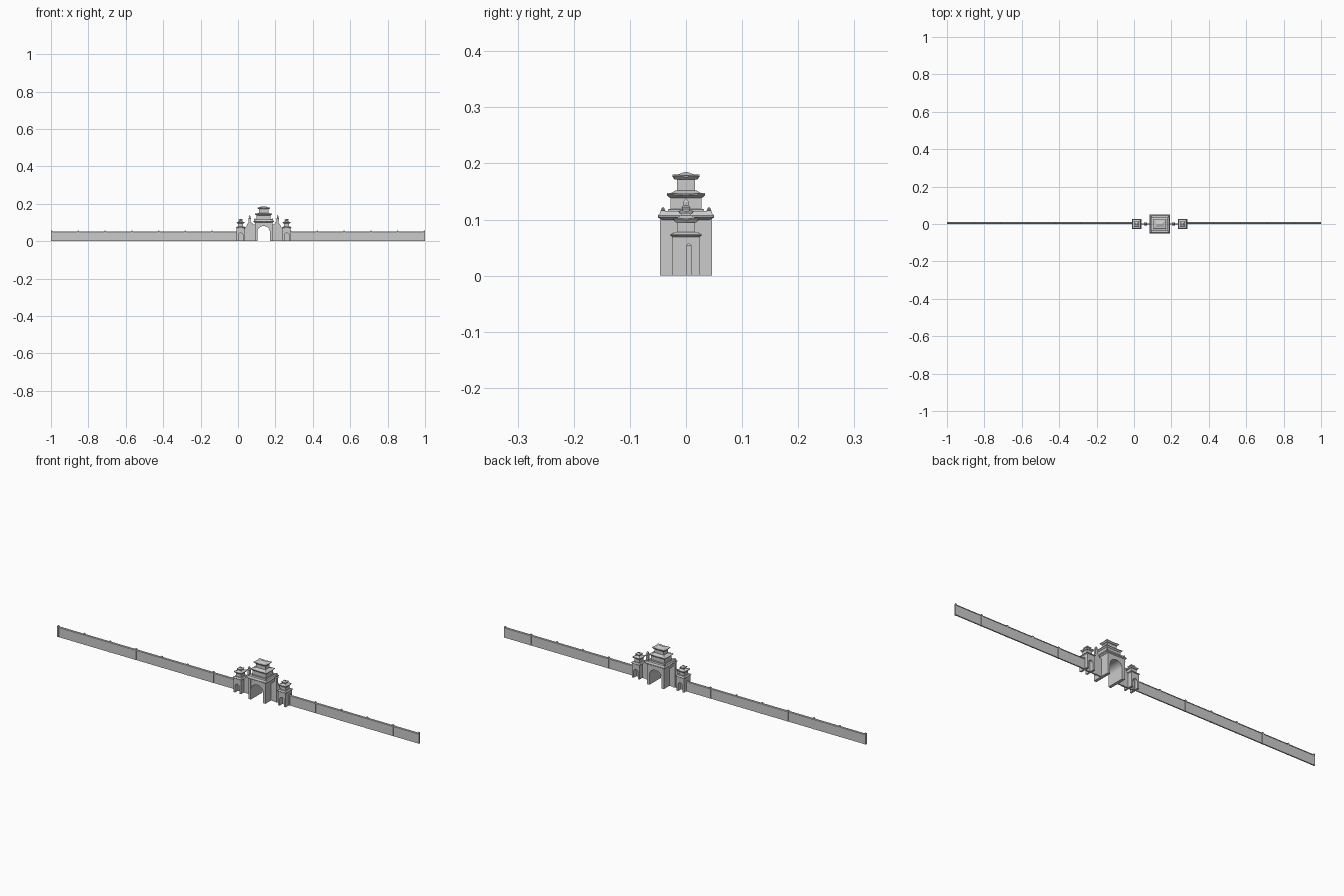
import bpy, bmesh, math

if "Cube" in bpy.data.objects:
    bpy.data.objects.remove(bpy.data.objects["Cube"])

GX = 0.137      # gate centre line
SIDE = 0.123    # offset of the small side gates
WALL_Y = 0.005


def finish(name, bm):
    bmesh.ops.recalc_face_normals(bm, faces=bm.faces)
    me = bpy.data.meshes.new(name)
    bm.to_mesh(me)
    bm.free()
    ob = bpy.data.objects.new(name, me)
    bpy.context.collection.objects.link(ob)
    return ob


def loft(name, cx, cy, rings):
    """Rings of (half x, half y, z, corner lift), eight points each."""
    bm = bmesh.new()
    loops = []
    for hx, hy, z, lift in rings:
        loop = []
        for i, j in ((-1, -1), (0, -1), (1, -1), (1, 0), (1, 1), (0, 1), (-1, 1), (-1, 0)):
            up = lift if i and j else 0
            loop.append(bm.verts.new((cx + i * hx, cy + j * hy, z + up)))
        loops.append(loop)
    for a, b in zip(loops, loops[1:]):
        for k in range(8):
            n = (k + 1) % 8
            bm.faces.new((a[k], a[n], b[n], b[k]))
    bm.faces.new(loops[0])
    bm.faces.new(loops[-1])
    return finish(name, bm)


def box(name, x0, x1, y0, y1, z0, z1):
    hx, hy = (x1 - x0) / 2, (y1 - y0) / 2
    return loft(name, x0 + hx, y0 + hy, [(hx, hy, z0, 0), (hx, hy, z1, 0)])


def slab(name, pts, y0, y1):
    """Extrude an x-z outline along y."""
    bm = bmesh.new()
    f = bm.faces.new([bm.verts.new((x, y0, z)) for x, z in pts])
    r = bmesh.ops.extrude_face_region(bm, geom=[f])
    vs = [v for v in r["geom"] if isinstance(v, bmesh.types.BMVert)]
    bmesh.ops.translate(bm, verts=vs, vec=(0, y1 - y0, 0))
    return finish(name, bm)


def arch(name, cx, hw, h, ow, spring, rise, y0, y1):
    pts = [(cx - hw, 0), (cx - hw, h), (cx + hw, h), (cx + hw, 0), (cx + ow, 0)]
    for k in range(13):
        a = math.pi * k / 12
        pts.append((cx + ow * math.cos(a), spring + rise * math.sin(a)))
    pts.append((cx - ow, 0))
    slab(name, pts, y0, y1)


def roof(name, cx, hx, hy, tx, ty, z0, z1, lift):
    """Flared eave narrowing to (tx, ty) at the top."""
    loft(name, cx, 0, [
        (hx * 0.82, hy * 0.82, z0, 0),
        (hx, hy, z0 + (z1 - z0) * 0.35, lift),
        (hx, hy, z0 + (z1 - z0) * 0.50, lift),
        ((hx + tx) / 2, (hy + ty) / 2, z0 + (z1 - z0) * 0.66, lift * 0.2),
        (tx, ty, z1, 0)])


def finial(name, x, y, z, r, h):
    loft(name, x, y, [(r, r, z, 0), (r, r, z + h * 0.4, 0),
                      (r * 1.3, r * 1.3, z + h * 0.5, 0), (r * 0.7, r * 0.7, z + h * 0.6, 0),
                      (r * 0.8, r * 0.8, z + h * 0.78, 0), (r * 0.1, r * 0.1, z + h, 0)])


# Main gate: arched body, cornice, two storeys with flared roofs
arch("main_gate_body", GX, 0.047, 0.102, 0.033, 0.052, 0.029, -0.045, 0.045)
roof("main_cornice", GX, 0.055, 0.050, 0.050, 0.045, 0.098, 0.115, 0.001)
loft("first_storey", GX, 0, [(0.041, 0.032, 0.113, 0), (0.041, 0.032, 0.118, 0),
                             (0.037, 0.028, 0.119, 0), (0.037, 0.028, 0.141, 0)])
roof("lower_roof", GX, 0.045, 0.034, 0.027, 0.018, 0.138, 0.152, 0.002)
box("second_storey", GX - 0.025, GX + 0.025, -0.016, 0.016, 0.148, 0.174)
roof("upper_roof", GX, 0.034, 0.024, 0.014, 0.002, 0.171, 0.185, 0.002)
for sx in (-1, 1):
    for sy in (-1, 1):
        finial("corner_finial", GX + sx * 0.047, sy * 0.041, 0.112, 0.0035, 0.010)
        box("corner_pilaster", GX + sx * 0.041 - 0.006, GX + sx * 0.041 + 0.006,
            sy * 0.0455 - 0.001, sy * 0.0455 + 0.001, 0, 0.1)

for s in (-1, 1):
    # Small side gates with recessed doors and a little tower on top
    cx = GX + s * SIDE
    arch("side_gate_body", cx, 0.021, 0.071, 0.012, 0.032, 0.012, -0.025, 0.025)
    box("side_gate_door", cx - 0.013, cx + 0.013, -0.003, 0.003, 0, 0.046)
    roof("side_gate_cornice", cx, 0.025, 0.028, 0.020, 0.022, 0.068, 0.078, 0.001)
    box("side_gate_storey", cx - 0.014, cx + 0.014, -0.016, 0.016, 0.075, 0.1)
    roof("side_gate_roof", cx, 0.021, 0.023, 0.009, 0.010, 0.095, 0.107, 0.002)
    box("side_gate_lantern", cx - 0.008, cx + 0.008, -0.009, 0.009, 0.104, 0.112)
    roof("side_gate_cap", cx, 0.012, 0.013, 0.004, 0.002, 0.110, 0.119, 0.001)
    # Tall pillar and scrolled screen walls beside it
    px = GX + s * 0.075
    box("pillar", px - 0.0055, px + 0.0055, -0.0055, 0.0055, 0, 0.106)
    finial("pillar_top", px, 0, 0.105, 0.006, 0.034)
    inner, outer = GX + s * 0.046, cx - s * 0.020
    slab("screen_wall", [(inner, 0), (inner, 0.088), (GX + s * 0.055, 0.09),
                         (GX + s * 0.063, 0.1), (px, 0.104), (GX + s * 0.087, 0.092),
                         (GX + s * 0.094, 0.076), (outer, 0.07), (outer, 0)], -0.003, 0.003)

# Long boundary walls with coping and evenly spaced posts
STEP = 1 / 7
for x0, x1, first, count in ((-1.0, 0.0, -0.996, 8), (0.27, 1.0, 0.996, 6)):
    box("boundary_wall", x0, x1, WALL_Y - 0.003, WALL_Y + 0.003, 0, 0.047)
    loft("wall_coping", (x0 + x1) / 2, WALL_Y, [
        ((x1 - x0) / 2, 0.005, 0.047, 0), ((x1 - x0) / 2, 0.005, 0.049, 0),
        ((x1 - x0) / 2, 0.002, 0.052, 0)])
    d = 1 if first < 0 else -1
    for i in range(count):
        x = first + d * i * STEP
        loft("wall_post", x, WALL_Y, [(0.004, 0.0045, 0, 0), (0.004, 0.0045, 0.054, 0),
                                      (0.001, 0.001, 0.058, 0)])
